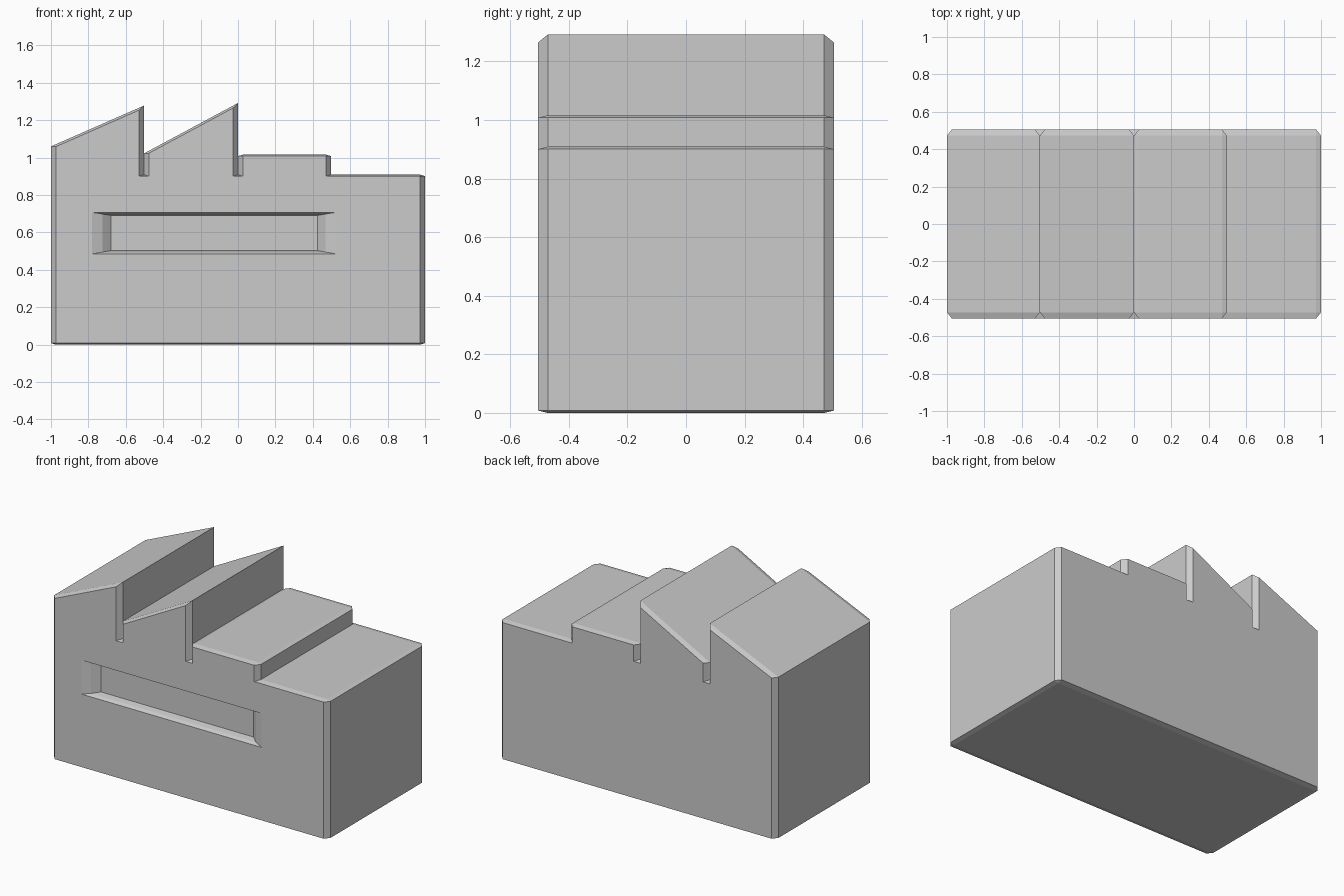
import bpy, bmesh

cube = bpy.data.objects.get("Cube")
if cube:
    bpy.data.objects.remove(cube)

HALF_Y = 0.505
CUT_X, CUT_Y = 0.026, 0.033   # plan size of the corner chamfers

grey = bpy.data.materials.new("plain grey")
grey.use_nodes = True
colour = (0.6, 0.6, 0.6, 1)
grey.diffuse_color = colour
grey.node_tree.nodes["Principled BSDF"].inputs["Base Color"].default_value = colour


def chamfered_block(x0, x1, bottom, left_top, right_top, edge, end_cut, bottom_edge=0):
    """Convex block with cut corners and a flat or sloping top."""
    bm = bmesh.new()

    def top(x):
        return left_top + (right_top - left_top) * (x - x0) / (x1 - x0)

    for x, inward in ((x0, 1), (x1, -1)):
        cx = x + inward * CUT_X
        for side in (-1, 1):
            y, cy = side * HALF_Y, side * (HALF_Y - CUT_Y)
            for px, py in ((cx, y), (x, cy)):
                bm.verts.new((px, py, bottom + bottom_edge))
                bm.verts.new((px, py, top(px) - edge))
            tx = x + inward * end_cut
            bm.verts.new((tx, cy, top(tx)))
            if bottom_edge:
                bm.verts.new((cx, cy, bottom))
    bmesh.ops.convex_hull(bm, input=bm.verts[:])
    bmesh.ops.delete(bm, geom=[v for v in bm.verts if not v.link_faces], context='VERTS')
    bmesh.ops.dissolve_limit(bm, angle_limit=0.01, verts=bm.verts[:], edges=bm.edges[:])
    bmesh.ops.recalc_face_normals(bm, faces=bm.faces[:])
    return bm


def finish(name, bm):
    mesh = bpy.data.meshes.new(name)
    bm.to_mesh(mesh)
    bm.free()
    mesh.materials.append(grey)
    bpy.context.collection.objects.link(bpy.data.objects.new(name, mesh))


# Main hall with a recessed window band in the front wall
hall = chamfered_block(-1, 1, 0, 0.909, 0.909, 0.008, CUT_X, 0.008)
front = max((f for f in hall.faces if f.normal.y < -0.99), key=lambda f: f.calc_area())
recess = [  # left, right, low, high, depth
    (-0.78, 0.525, 0.485, 0.707, 0),
    (-0.725, 0.467, 0.495, 0.698, 0.022),
    (-0.68, 0.425, 0.503, 0.691, 0.06),
]
for left, right, low, high, depth in recess:
    middle = front.calc_center_median()
    bmesh.ops.inset_individual(hall, faces=[front], thickness=0.01)
    for v in front.verts:
        v.co = (left if v.co.x < middle.x else right,
                depth - HALF_Y,
                low if v.co.z < middle.z else high)
finish("main_hall", hall)

# Roof blocks: two sawtooth roofs and one flat raised section
roofs = [
    ("left_sawtooth_roof", -1, -0.503, 1.06, 1.278, 0.013, 0),
    ("middle_sawtooth_roof", -0.503, 0, 1.022, 1.292, 0.013, 0),
    ("flat_raised_roof", 0, 0.497, 1.016, 1.016, 0.008, CUT_X),
]
for name, x0, x1, left_top, right_top, edge, end_cut in roofs:
    roof = chamfered_block(x0, x1, 0.9, left_top, right_top, edge, end_cut)
    underside = [f for f in roof.faces if f.normal.z < -0.9]
    bmesh.ops.delete(roof, geom=underside, context='FACES')
    finish(name, roof)
